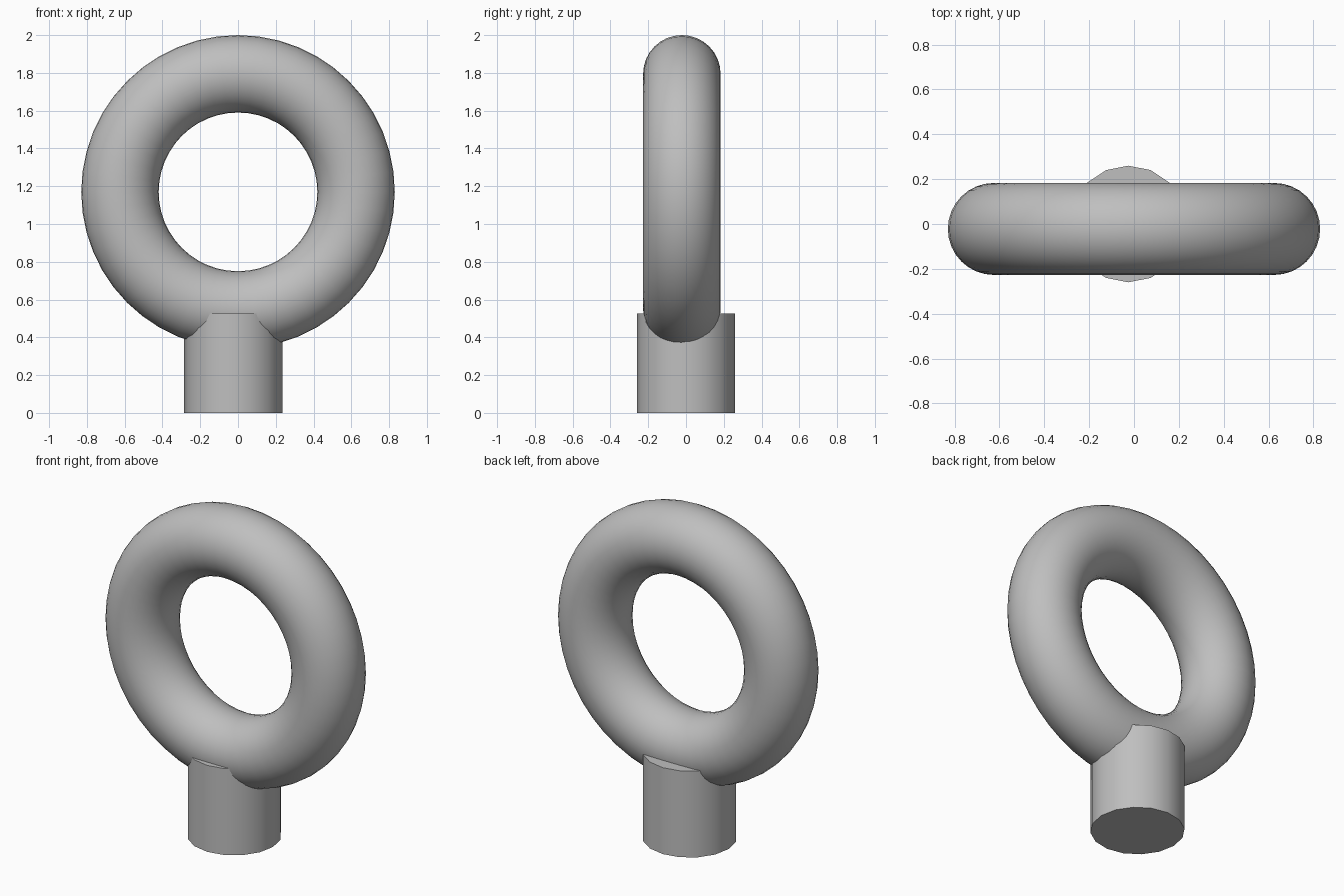
import bpy
import math

cube = bpy.data.objects.get("Cube")
if cube:
    bpy.data.objects.remove(cube, do_unlink=True)

# Single plain metal colour
grey = bpy.data.materials.new("steel grey")
grey.use_nodes = True
colour = (0.52, 0.52, 0.52, 1)
grey.diffuse_color = colour
grey.node_tree.nodes["Principled BSDF"].inputs["Base Color"].default_value = colour


def finish(name):
    part = bpy.context.object
    part.name = name
    part.data.materials.append(grey)
    bpy.ops.object.shade_smooth_by_angle(angle=math.radians(30))
    return part


# Upright ring
bpy.ops.mesh.primitive_torus_add(
    major_segments=48, minor_segments=32, major_radius=0.625, minor_radius=0.205,
    location=(0, -0.022, 1.17), rotation=(math.pi / 2, 0, 0))
finish("ring")

# Sixteen-sided shank that the ring sinks into
bpy.ops.mesh.primitive_cylinder_add(
    vertices=16, radius=0.26, depth=0.525, location=(-0.025, 0, 0.2625))
finish("shank")
